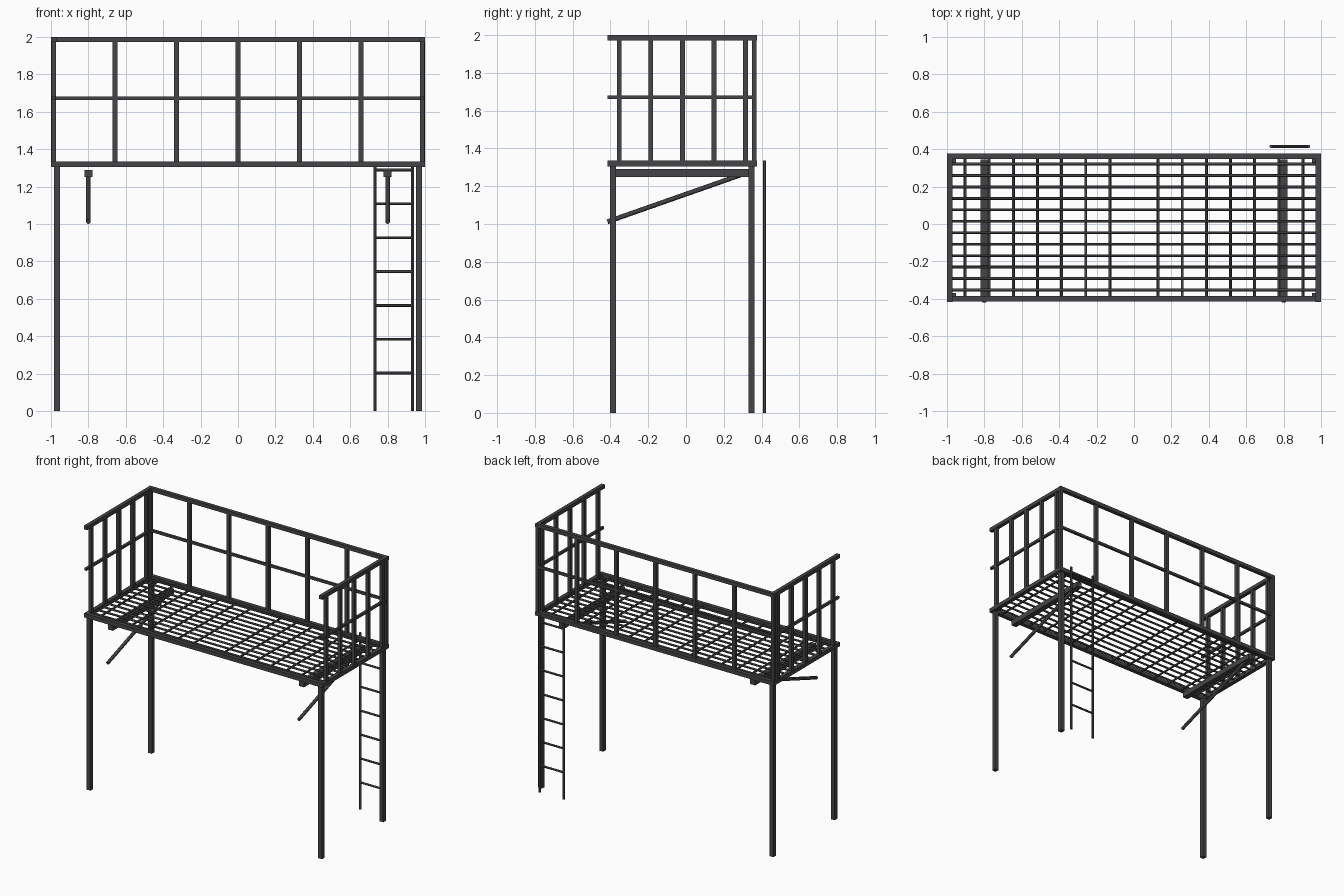
import bpy, bmesh
from mathutils import Vector, Matrix

if "Cube" in bpy.data.objects:
    bpy.data.objects.remove(bpy.data.objects["Cube"])

dark = bpy.data.materials.new("dark_steel")
dark.diffuse_color = (0.06, 0.06, 0.065, 1)
dark.use_nodes = True
dark.node_tree.nodes["Principled BSDF"].inputs["Base Color"].default_value = dark.diffuse_color


def finish(name, bm, smooth=False):
    mesh = bpy.data.meshes.new(name)
    bm.to_mesh(mesh)
    bm.free()
    mesh.materials.append(dark)
    ob = bpy.data.objects.new(name, mesh)
    bpy.context.collection.objects.link(ob)
    if smooth:
        bpy.ops.object.select_all(action='DESELECT')
        ob.select_set(True)
        bpy.context.view_layer.objects.active = ob
        bpy.ops.object.shade_smooth_by_angle()
    return ob


def boxes(name, items):
    """Each item is (centre, size)."""
    bm = bmesh.new()
    for c, s in items:
        bmesh.ops.create_cube(bm, size=1, matrix=Matrix.Translation(c) @ Matrix.Diagonal((*s, 1)))
    return finish(name, bm)


def rods(name, items, r):
    """Each item is (start, end)."""
    bm = bmesh.new()
    for a, b in items:
        a, b = Vector(a), Vector(b)
        d = b - a
        m = Matrix.Translation((a + b) / 2) @ d.to_track_quat('Z', 'Y').to_matrix().to_4x4()
        bmesh.ops.create_cone(bm, cap_ends=True, segments=12, radius1=r, radius2=r,
                              depth=d.length, matrix=m)
    return finish(name, bm, True)


X = 0.985                      # side rail centre line
YF, YB, YC = -0.40, 0.362, -0.019
LEN_Y = 0.794
SIDES = (-1, 1)

# Platform frame
Z, T = 1.32, 0.03
boxes("platform_frame",
      [((0, y, Z), (2, T, T)) for y in (YF, YB)] +
      [((s * X, YC, Z), (T, LEN_Y - 2 * T, T)) for s in SIDES])

# Legs
boxes("legs", [((s * 0.969, y, 0.6525), (0.032, 0.032, 1.305))
               for s in SIDES for y in (-0.386, 0.346)])

# Floor grating
rods("floor_long_bars", [((-X, 0.321 - i * 0.0613, 1.322), (X, 0.321 - i * 0.0613, 1.322))
                         for i in range(12)], 0.0075)
rods("floor_cross_bars", [((s * k * 0.129, YF, 1.316), (s * k * 0.129, YB, 1.316))
                          for s in SIDES for k in range(1, 8)], 0.0075)

# Guard rails on the back and both ends
for name, z, t in (("top_rail", 1.986, 0.028), ("middle_rail", 1.672, 0.018)):
    boxes(name, [((0, YB, z), (2, t, t))] +
          [((s * X, YC - t / 2, z), (t, LEN_Y - t, t)) for s in SIDES])
P = 0.025
PZ, PH = 1.654, 0.645
boxes("back_posts", [((i * 0.329, YB, PZ), (P, P, PH)) for i in range(-3, 4)])
boxes("end_posts", [((s * X, YC + i * 0.167, PZ), (P, P, PH))
                    for s in SIDES for i in range(-2, 3)])

# Support beams and diagonal braces
boxes("support_beams", [((s * 0.8, YC, 1.27), (0.042, 0.73, 0.04)) for s in SIDES])
rods("diagonal_braces", [((s * 0.8, -0.416, 1.012), (s * 0.8, 0.33, 1.274)) for s in SIDES], 0.0125)

# Ladder
LY = 0.415
rods("ladder_rails", [((x, LY, 0), (x, LY, 1.335)) for x in (0.733, 0.933)], 0.0085)
rods("ladder_rungs", [((0.733, LY, 0.203 + i * 0.181), (0.933, LY, 0.203 + i * 0.181))
                      for i in range(7)], 0.0075)
